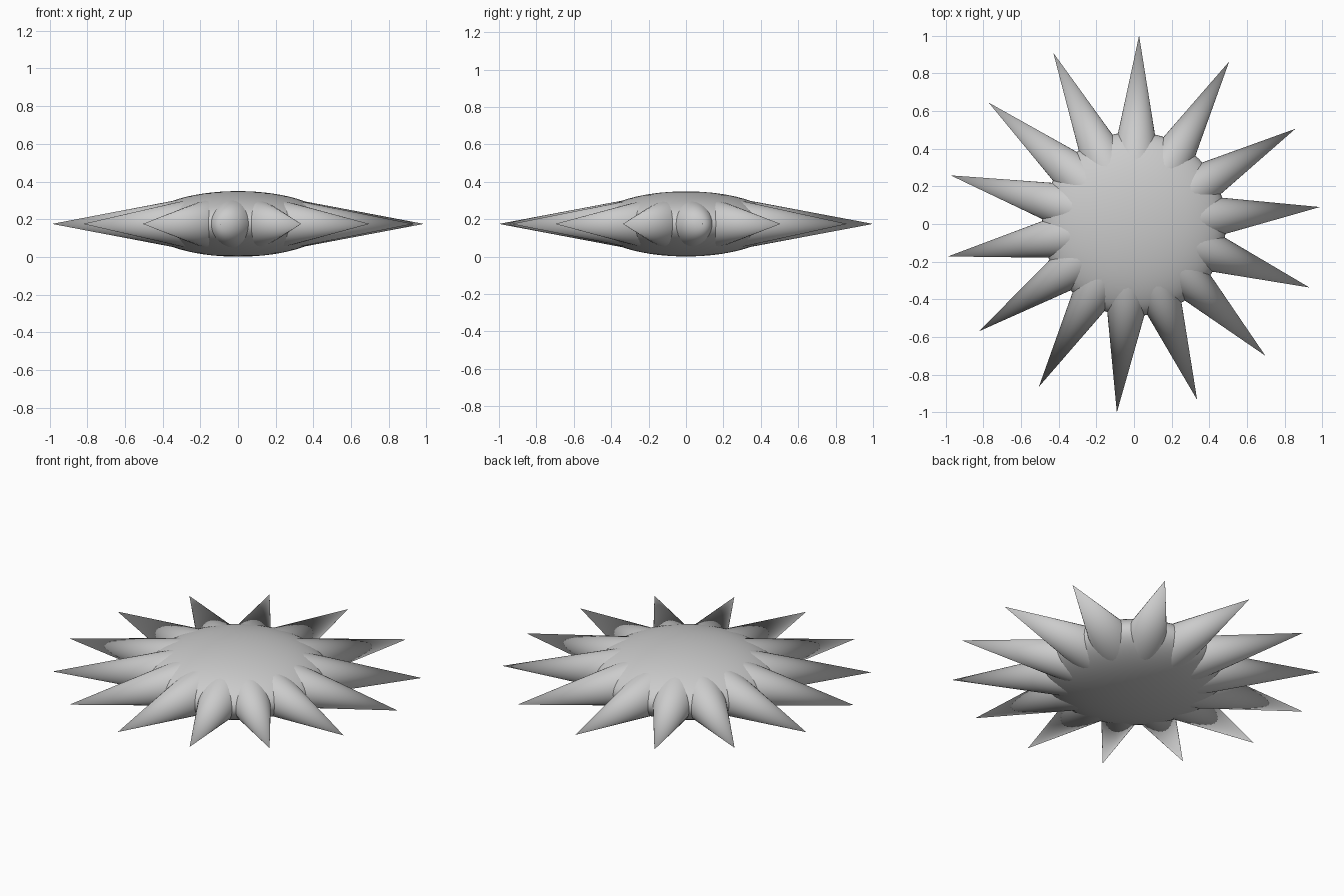
import bpy
import math
from mathutils import Vector

if "Cube" in bpy.data.objects:
    bpy.data.objects.remove(bpy.data.objects["Cube"])

MID_Z = 0.175
BASE_R = 0.29      # spike base distance from centre, hidden in the body
SLOPE = 0.188      # spike radius per unit of length

# Spike tips seen from above
TIPS = [(0.027, 1.0), (0.505, 0.862), (0.856, 0.505), (0.987, 0.09),
        (0.931, -0.337), (0.697, -0.699), (0.335, -0.933), (-0.091, -1.0),
        (-0.505, -0.864), (-0.822, -0.569), (-0.987, -0.172), (-0.973, 0.258),
        (-0.771, 0.644), (-0.428, 0.908)]


def smooth(angle):
    bpy.ops.object.shade_smooth_by_angle(angle=math.radians(angle))


# Flattened round body
bpy.ops.mesh.primitive_uv_sphere_add(segments=64, ring_count=32, radius=1,
                                     location=(0, 0, MID_Z))
body = bpy.context.object
body.name = "body"
body.scale = (0.488, 0.488, 0.174)
bpy.ops.object.transform_apply(location=False, rotation=False, scale=True)
smooth(60)

# Ring of radial spikes
for i, (x, y) in enumerate(TIPS):
    tip = Vector((x, y, 0))
    direction = tip.normalized()
    length = tip.length - BASE_R
    centre = direction * (BASE_R + length / 2)
    bpy.ops.mesh.primitive_cone_add(
        vertices=32, radius1=length * SLOPE, radius2=0, depth=length,
        location=(centre.x, centre.y, MID_Z),
        rotation=direction.to_track_quat('Z', 'Y').to_euler())
    bpy.context.object.name = f"spike_{i + 1}"
    smooth(40)
